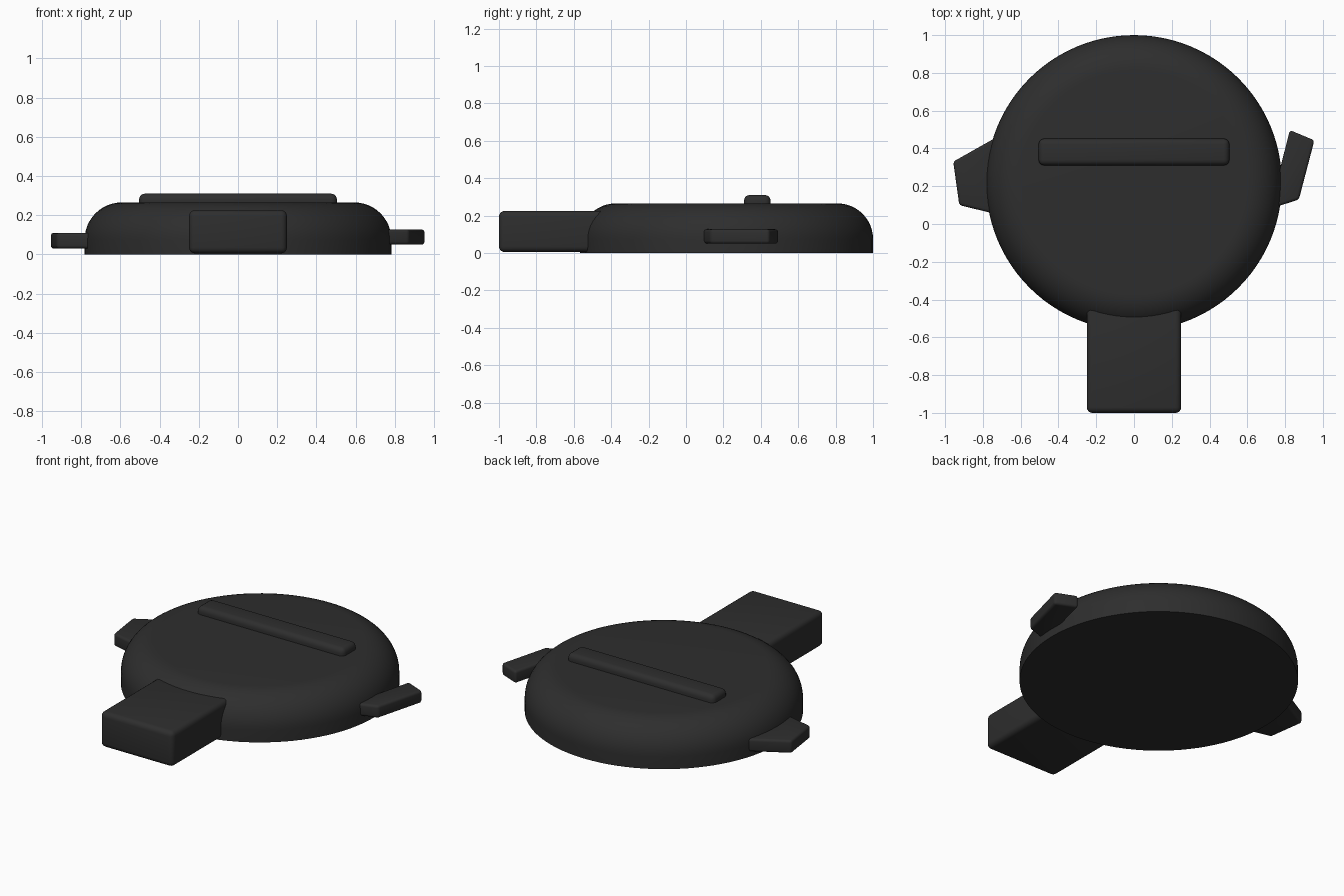
import bpy, bmesh, math

if "Cube" in bpy.data.objects:
    bpy.data.objects.remove(bpy.data.objects["Cube"])

charcoal = bpy.data.materials.new("charcoal")
charcoal.diffuse_color = (0.027, 0.027, 0.027, 1)
charcoal.use_nodes = True
charcoal.node_tree.nodes["Principled BSDF"].inputs["Base Color"].default_value = charcoal.diffuse_color


def finish(name, bm, bevel=0.0):
    bmesh.ops.recalc_face_normals(bm, faces=bm.faces[:])
    me = bpy.data.meshes.new(name)
    bm.to_mesh(me)
    bm.free()
    me.materials.append(charcoal)
    ob = bpy.data.objects.new(name, me)
    bpy.context.collection.objects.link(ob)
    bpy.ops.object.select_all(action='DESELECT')
    bpy.context.view_layer.objects.active = ob
    ob.select_set(True)
    if bevel:
        mod = ob.modifiers.new("rounded_edges", 'BEVEL')
        mod.width = bevel
        mod.segments = 4
        bpy.ops.object.modifier_apply(modifier=mod.name)
    bpy.ops.object.shade_smooth_by_angle(angle=math.radians(35))
    return ob


def slab(name, outline, z0, z1, bevel):
    """Extrude a flat outline from z0 to z1 and round its edges."""
    bm = bmesh.new()
    low = [bm.verts.new((x, y, z0)) for x, y in outline]
    high = [bm.verts.new((x, y, z1)) for x, y in outline]
    bm.faces.new(low)
    bm.faces.new(high)
    n = len(outline)
    for i in range(n):
        j = (i + 1) % n
        bm.faces.new((low[i], low[j], high[j], high[i]))
    return finish(name, bm, bevel)


def rect(x0, x1, y0, y1):
    return [(x0, y0), (x1, y0), (x1, y1), (x0, y1)]


# Round body: straight lower wall, rounded shoulder, flat top
R, CY, TOP, ROUND, SEG = 0.783, 0.217, 0.265, 0.19, 96
profile = [(R, 0.0)]
for k in range(13):
    a = math.pi / 2 * k / 12
    profile.append((R - ROUND + ROUND * math.cos(a), TOP - ROUND + ROUND * math.sin(a)))
bm = bmesh.new()
rings = [[bm.verts.new((r * math.cos(2 * math.pi * s / SEG),
                        CY + r * math.sin(2 * math.pi * s / SEG), z))
          for s in range(SEG)] for r, z in profile]
for a, b in zip(rings, rings[1:]):
    for s in range(SEG):
        t = (s + 1) % SEG
        bm.faces.new((a[s], a[t], b[t], b[s]))
bm.faces.new(rings[0])
bm.faces.new(rings[-1])
finish("round_body", bm)

# Front block and raised bar on top
slab("front_block", rect(-0.25, 0.25, -1.0, -0.40), 0.005, 0.225, 0.03)
slab("top_bar", rect(-0.505, 0.505, 0.31, 0.452), 0.22, 0.31, 0.03)

# Side tabs, running into the body wall
slab("left_tab", [(-0.957, 0.33), (-0.925, 0.10), (-0.70, 0.045), (-0.70, 0.475)],
     0.03, 0.11, 0.015)
slab("right_tab", [(0.825, 0.497), (0.955, 0.443), (0.873, 0.13), (0.72, 0.08), (0.745, 0.18)],
     0.05, 0.127, 0.015)
